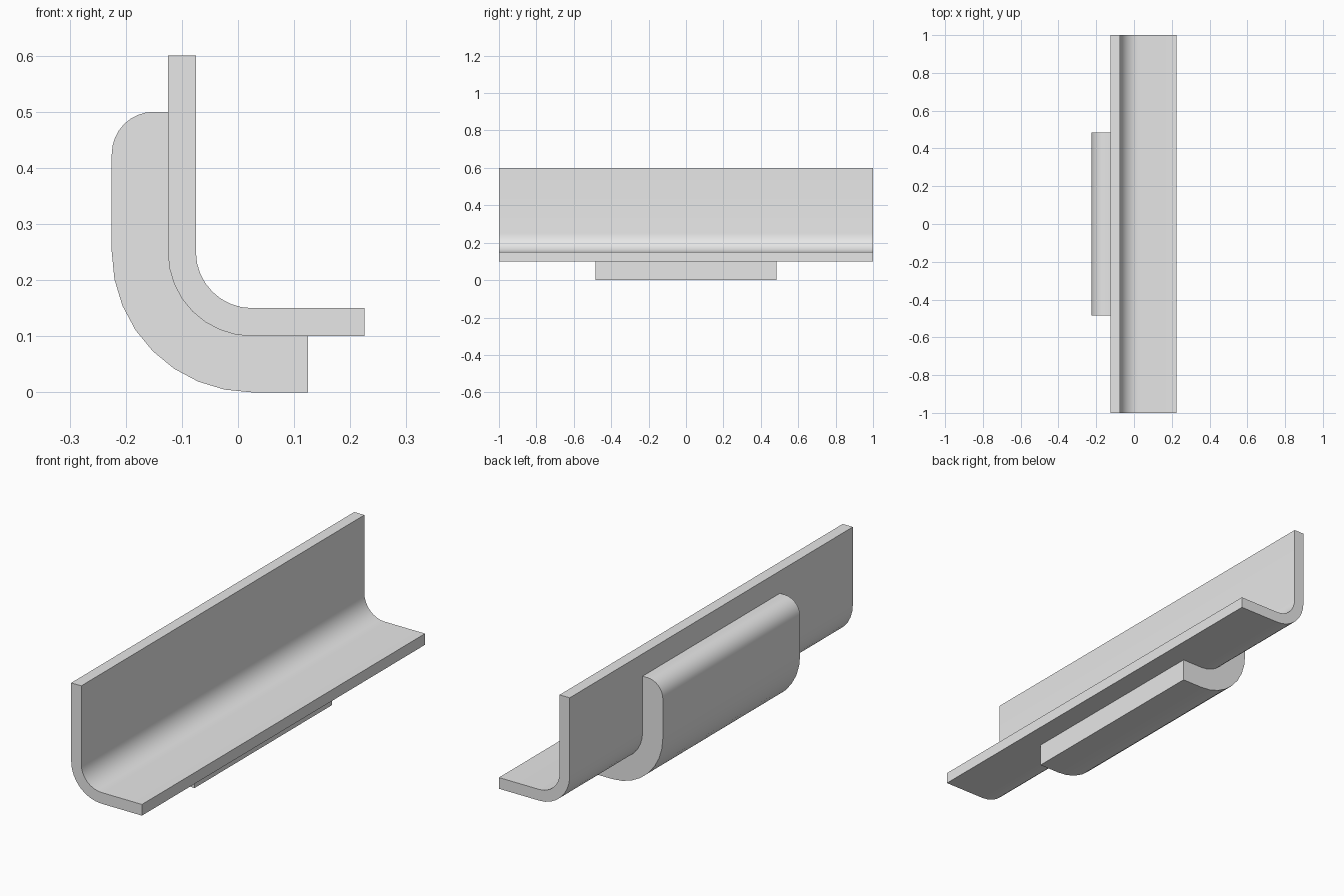
import bpy
import bmesh
from math import cos, sin, radians

cube = bpy.data.objects.get("Cube")
if cube:
    bpy.data.objects.remove(cube, do_unlink=True)

grey = bpy.data.materials.new("plain_grey")
grey.use_nodes = True
GREY = (0.8, 0.8, 0.8, 1)
grey.diffuse_color = GREY
grey.node_tree.nodes["Principled BSDF"].inputs["Base Color"].default_value = GREY

BEND = (0.025, 0.25)  # shared centre of all bend arcs


def arc(centre, radius, start, end, steps=8):
    angles = [radians(start + (end - start) * i / steps) for i in range(steps + 1)]
    return [(centre[0] + radius * cos(a), centre[1] + radius * sin(a)) for a in angles]


def extrude_profile(name, profile, half_length):
    """Extrude an x-z outline along y, symmetric about the middle."""
    bm = bmesh.new()
    face = bm.faces.new([bm.verts.new((x, -half_length, z)) for x, z in profile])
    new = bmesh.ops.extrude_face_region(bm, geom=[face], use_keep_orig=True)["geom"]
    verts = [v for v in new if isinstance(v, bmesh.types.BMVert)]
    bmesh.ops.translate(bm, vec=(0, 2 * half_length, 0), verts=verts)
    bmesh.ops.recalc_face_normals(bm, faces=bm.faces)
    mesh = bpy.data.meshes.new(name)
    bm.to_mesh(mesh)
    bm.free()
    mesh.materials.append(grey)
    obj = bpy.data.objects.new(name, mesh)
    bpy.context.collection.objects.link(obj)
    bpy.ops.object.select_all(action="DESELECT")
    obj.select_set(True)
    bpy.context.view_layer.objects.active = obj
    bpy.ops.object.shade_smooth_by_angle(angle=radians(30))
    return obj


# Long bent angle strip
extrude_profile(
    "angle_strip",
    [(-0.125, 0.6)] + arc(BEND, 0.15, 180, 270)
    + [(0.225, 0.1), (0.225, 0.15)]
    + arc(BEND, 0.1, 270, 180) + [(-0.075, 0.6)],
    1.0)

# Short backing pad wrapped around the outside of the bend
extrude_profile(
    "backing_pad",
    [(-0.125, 0.5)] + arc((-0.15, 0.425), 0.075, 90, 180)
    + arc(BEND, 0.25, 180, 270)
    + [(0.125, 0), (0.125, 0.1)]
    + arc(BEND, 0.15, 270, 180),
    0.485)
